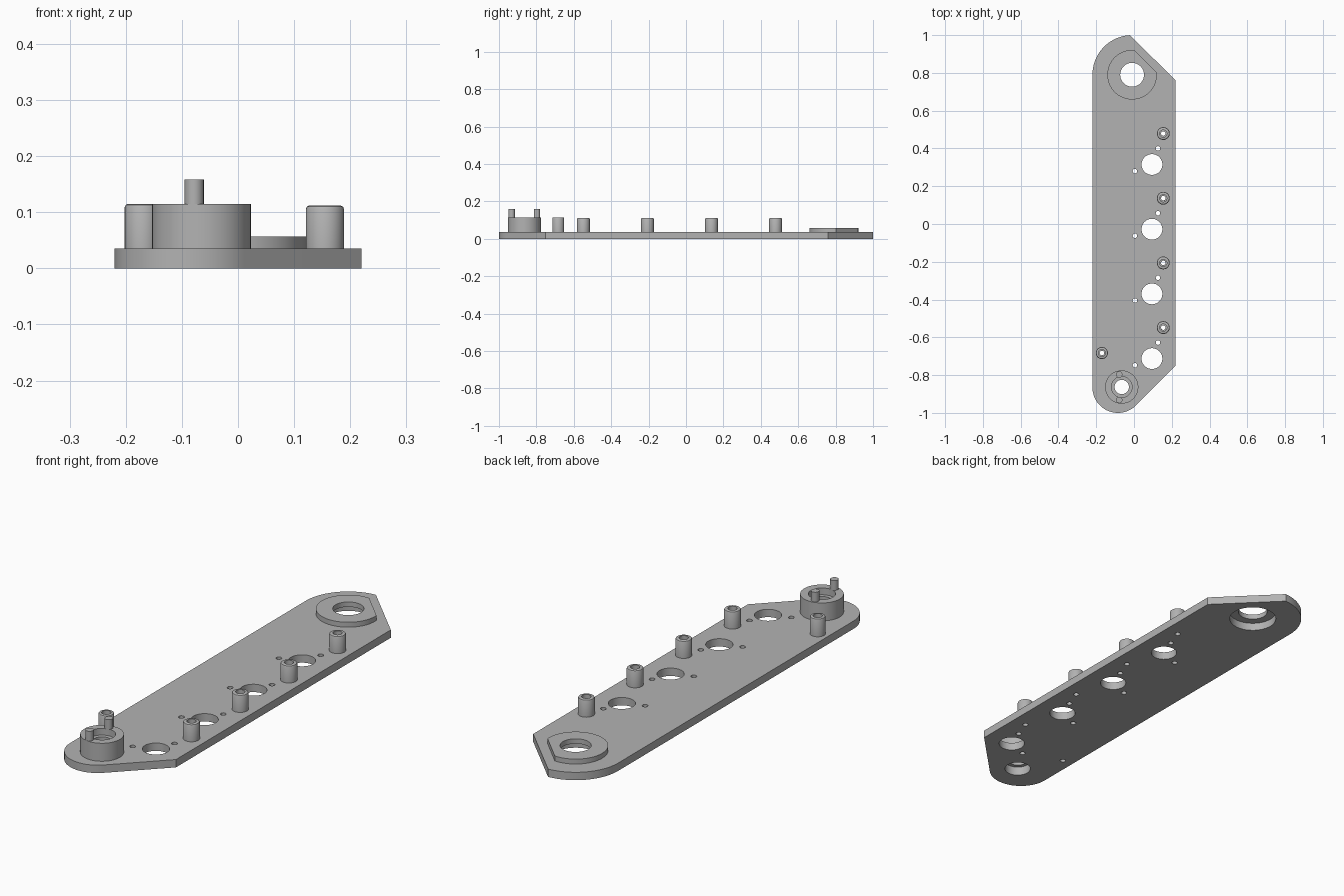
import bpy, bmesh, math
from mathutils import Vector

if "Cube" in bpy.data.objects:
    bpy.data.objects.remove(bpy.data.objects["Cube"])

grey = bpy.data.materials.new("plain grey")
grey.diffuse_color = (0.45, 0.45, 0.45, 1)
grey.use_nodes = True
grey.node_tree.nodes["Principled BSDF"].inputs["Base Color"].default_value = grey.diffuse_color

T = 0.035                                  # plate thickness
FLANGE = (-0.01, 0.79)
BOSS = (-0.065, -0.863)
POSTS = [(0.155, 0.479 - 0.3425 * i) for i in range(4)]
SIDE_POST = (-0.17, -0.683)
HOLES = [(0.095, 0.315 - 0.3425 * i) for i in range(4)]


def arc(c, r, a0, a1, n):
    """Points on an arc, angles in degrees."""
    return [(c[0] + r * math.cos(math.radians(a0 + (a1 - a0) * i / n)),
             c[1] + r * math.sin(math.radians(a0 + (a1 - a0) * i / n))) for i in range(n + 1)]


def circle(c, r, n=48):
    return arc(c, r, 0, 360, n)[:-1]


def finish(ob):
    ob.data.materials.clear()
    ob.data.materials.append(grey)
    bpy.ops.object.select_all(action='DESELECT')
    ob.select_set(True)
    bpy.context.view_layer.objects.active = ob
    bpy.ops.object.shade_smooth_by_angle(angle=math.radians(30))


def slab(name, loops, z0, z1):
    """Flat outline with holes, given thickness."""
    cu = bpy.data.curves.new(name, 'CURVE')
    cu.dimensions, cu.fill_mode = '2D', 'BOTH'
    cu.extrude = (z1 - z0) / 2
    for pts in loops:
        sp = cu.splines.new('POLY')
        sp.points.add(len(pts) - 1)
        for p, (x, y) in zip(sp.points, pts):
            p.co = (x, y, 0, 1)
        sp.use_cyclic_u = True
    tmp = bpy.data.objects.new(name + "_outline", cu)
    bpy.context.collection.objects.link(tmp)
    me = bpy.data.meshes.new_from_object(tmp.evaluated_get(bpy.context.evaluated_depsgraph_get()))
    bpy.data.objects.remove(tmp)
    bm = bmesh.new()
    bm.from_mesh(me)
    bmesh.ops.remove_doubles(bm, verts=bm.verts, dist=1e-5)
    bmesh.ops.translate(bm, verts=bm.verts, vec=Vector((0, 0, (z0 + z1) / 2)))
    bmesh.ops.recalc_face_normals(bm, faces=bm.faces)
    bm.to_mesh(me)
    bm.free()
    ob = bpy.data.objects.new(name, me)
    bpy.context.collection.objects.link(ob)
    finish(ob)


def lathe(name, c, profile, n=40):
    """Closed (radius, z) profile turned about a vertical axis."""
    bm = bmesh.new()
    rings = [[bm.verts.new((x, y, z)) for x, y in circle(c, r, n)] for r, z in profile]
    for k, a in enumerate(rings):
        b = rings[(k + 1) % len(rings)]
        for i in range(n):
            j = (i + 1) % n
            bm.faces.new((a[i], a[j], b[j], b[i]))
    bmesh.ops.recalc_face_normals(bm, faces=bm.faces)
    me = bpy.data.meshes.new(name)
    bm.to_mesh(me)
    bm.free()
    ob = bpy.data.objects.new(name, me)
    bpy.context.collection.objects.link(ob)
    finish(ob)


# base plate: round corners on the left, slanted corners on the right
outline = (arc(FLANGE, 0.21, 180, 93, 24) + [(0.22, 0.76), (0.22, -0.75)]
           + arc((-0.085, -0.865), 0.135, -45, -180, 32))
cuts = [circle(FLANGE, 0.10), circle(BOSS, 0.055)]
for x, y in HOLES:
    cuts += [circle((x, y), 0.055), circle((x + 0.032, y + 0.085), 0.012, 20),
             circle((x - 0.09, y - 0.035), 0.012, 20)]
cuts += [circle(p, 0.012, 20) for p in POSTS + [SIDE_POST]]
slab("base_plate", [outline] + cuts, 0, T)

# raised flange with one flat side
slab("flange", [arc(FLANGE, 0.131, 85, 365, 60), circle(FLANGE, 0.063)], T, 0.057)

# large boss: bored from both ends with a web between
lathe("boss", BOSS, [(0.088, T), (0.088, 0.115), (0.055, 0.115), (0.055, 0.085),
                     (0.038, 0.085), (0.038, 0.04), (0.055, 0.04), (0.055, T)], 56)

# locating pins on the boss rim
for i, y in enumerate((-0.797, -0.932)):
    slab(f"pin_{i + 1}", [circle((-0.078, y), 0.017, 24)], 0.114, 0.158)

# hollow posts with rounded top edges
for i, p in enumerate(POSTS + [SIDE_POST]):
    r, h = (0.034, 0.112) if i < 4 else (0.032, 0.115)
    lathe(f"post_{i + 1}", p, [(r, T), (r, h - 0.006), (r - 0.002, h - 0.002), (r - 0.006, h),
                               (0.019, h), (0.019, 0.075), (0.012, 0.075), (0.012, T)], 32)
